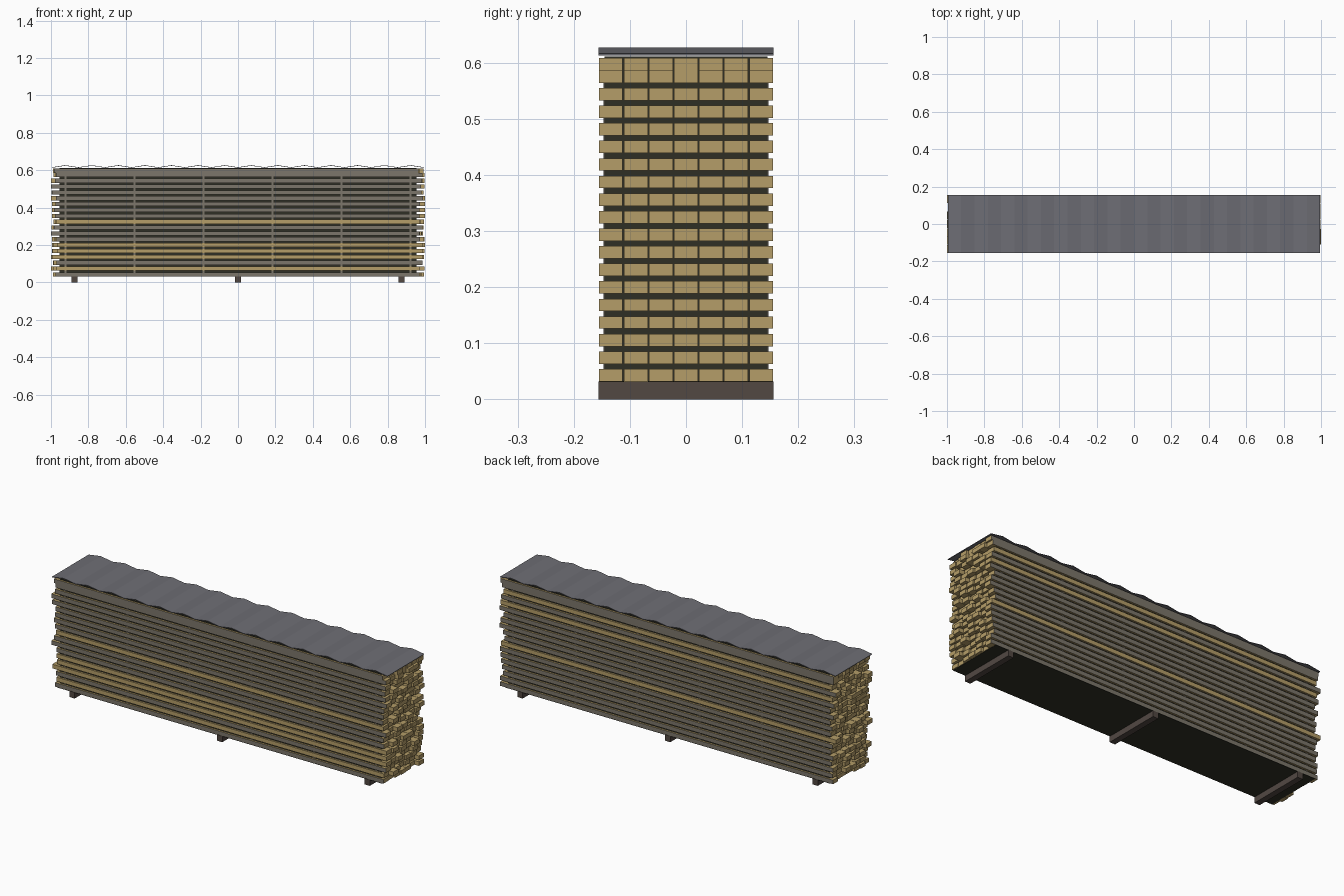
import bpy, bmesh, random
from mathutils import Matrix

if "Cube" in bpy.data.objects:
    bpy.data.objects.remove(bpy.data.objects["Cube"])

random.seed(7)


def material(name, rgb):
    m = bpy.data.materials.new(name)
    m.diffuse_color = (*rgb, 1)
    m.use_nodes = True
    m.node_tree.nodes["Principled BSDF"].inputs["Base Color"].default_value = m.diffuse_color
    return m


FRESH = material("fresh_wood", (0.46, 0.34, 0.14))
GREY = material("weathered_wood", (0.20, 0.18, 0.145))
DARK = material("dark_gap", (0.028, 0.028, 0.018))
BROWN = material("bearer_brown", (0.085, 0.065, 0.055))
SHEET = material("roof_grey", (0.155, 0.155, 0.175))


def add_box(bm, x0, x1, y0, y1, z0, z1):
    """Add a box to bm and return its faces."""
    mat = Matrix.Translation(((x0 + x1) / 2, (y0 + y1) / 2, (z0 + z1) / 2))
    mat = mat @ Matrix.Diagonal((x1 - x0, y1 - y0, z1 - z0, 1))
    verts = bmesh.ops.create_cube(bm, size=1, matrix=mat)["verts"]
    return {f for v in verts for f in v.link_faces}


def finish(bm, name, *mats):
    bm.normal_update()
    me = bpy.data.meshes.new(name)
    bm.to_mesh(me)
    bm.free()
    for m in mats:
        me.materials.append(m)
    ob = bpy.data.objects.new(name, me)
    bpy.context.collection.objects.link(ob)
    return ob


BASE, PITCH, THICK = 0.032, 0.0313, 0.022
COLS, HALF_W = 7, 0.156
STEP = 2 * HALF_W / COLS
FRONT_FRESH = {1, 3, 4, 5, 9}   # rows with unweathered outer edges
BACK_FRESH = {7, 14, 16}

# Stacked boards with staggered ends; the outer edges are weathered
bm = bmesh.new()
row_z = [BASE + PITCH * k for k in range(18)]
row_z.append(row_z[-1] + THICK)
for k, z in enumerate(row_z):
    for c in range(COLS):
        y = -HALF_W + c * STEP
        left = -random.uniform(0.965, 1.0)
        right = random.uniform(0.965, 1.0)
        faces = add_box(bm, left, right, y + 0.0013, y + STEP - 0.0013, z, z + THICK)
        for f in faces:
            f.normal_update()
            front = c == 0 and f.normal.y < -0.5 and k not in FRONT_FRESH
            back = c == COLS - 1 and f.normal.y > 0.5 and k not in BACK_FRESH
            f.material_index = 1 if front or back else 0
finish(bm, "stacked_boards", FRESH, GREY)

# Shadowed inside of the stack, and its underside
bm = bmesh.new()
add_box(bm, -0.955, 0.955, -0.145, 0.145, BASE, 0.611)
add_box(bm, -0.965, 0.965, -0.155, 0.155, BASE - 0.0012, BASE + 0.001)
finish(bm, "dark_core", DARK)

# Spacer strips in the gaps between rows
bm = bmesh.new()
for i in range(6):
    x = -0.922 + i * 0.3688
    for k in range(17):
        z = row_z[k] + THICK
        add_box(bm, x - 0.006, x + 0.006, -0.147, 0.147, z, row_z[k + 1])
finish(bm, "spacer_strips", GREY)

# Bearers under the stack
bm = bmesh.new()
for x in (-0.875, 0, 0.875):
    add_box(bm, x - 0.016, x + 0.016, -HALF_W, HALF_W, 0, BASE)
finish(bm, "bearers", BROWN)

# Corrugated roof sheet
bm = bmesh.new()
WAVES = 14
rows = []
for i in range(2 * WAVES + 1):
    x = -0.995 + 1.99 * i / (2 * WAVES)
    z = 0.624 if i % 2 else 0.613
    rows.append([bm.verts.new((x, y, z)) for y in (-HALF_W, HALF_W)])
for a, b in zip(rows, rows[1:]):
    bm.faces.new((a[0], b[0], b[1], a[1]))
roof = finish(bm, "roof_sheet", SHEET)
mod = roof.modifiers.new("thickness", "SOLIDIFY")
mod.thickness = 0.003
mod.offset = 1
